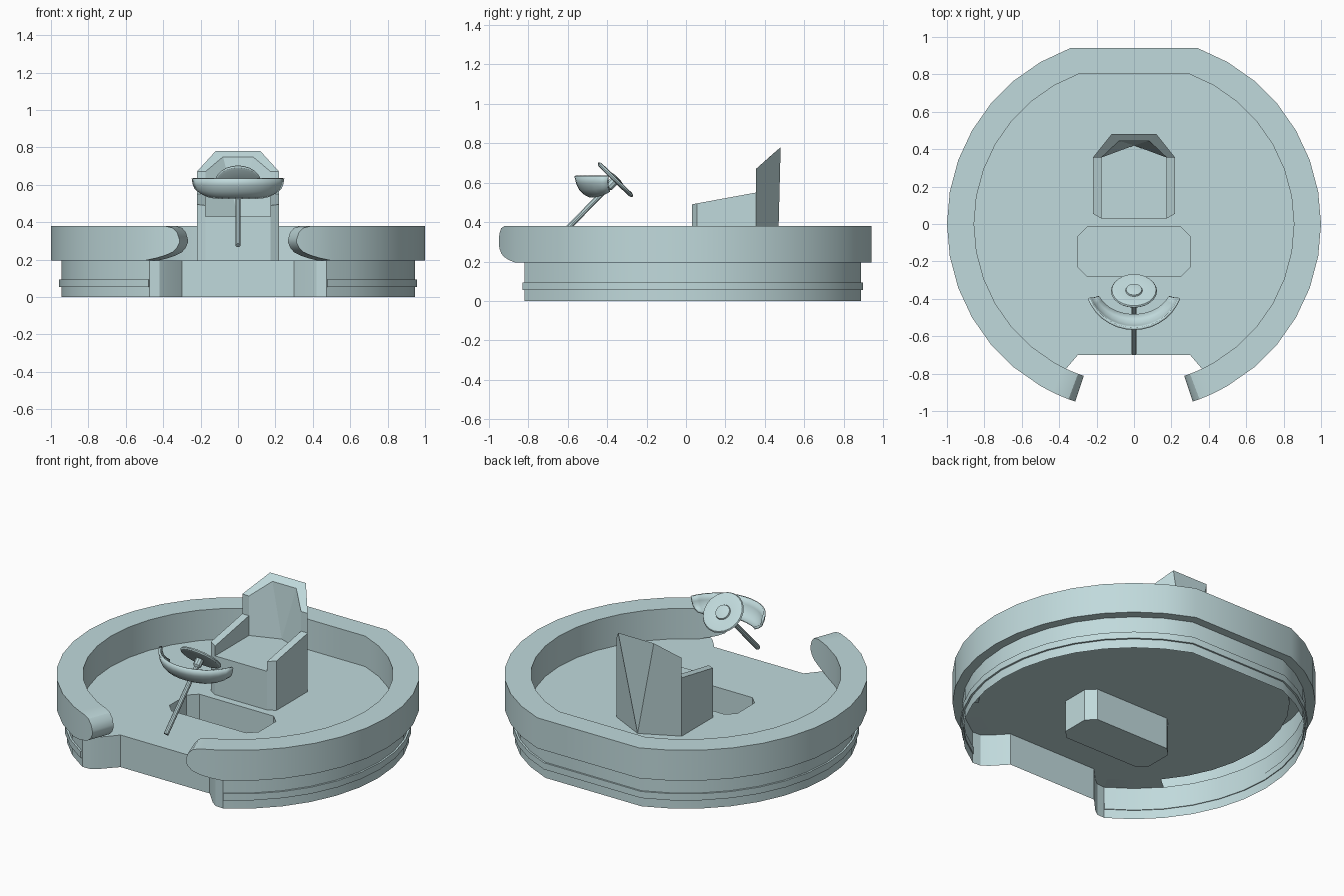
import bpy, bmesh, math
from mathutils import Vector

if "Cube" in bpy.data.objects:
    bpy.data.objects.remove(bpy.data.objects["Cube"])

mat = bpy.data.materials.new("pale_teal")
mat.diffuse_color = (0.53, 0.70, 0.715, 1)
mat.use_nodes = True
mat.node_tree.nodes["Principled BSDF"].inputs["Base Color"].default_value = mat.diffuse_color


def add(name, verts, faces, smooth=True, fix=True):
    me = bpy.data.meshes.new(name)
    me.from_pydata([tuple(v) for v in verts], [], faces)
    if fix:
        bm = bmesh.new()
        bm.from_mesh(me)
        bmesh.ops.recalc_face_normals(bm, faces=bm.faces)
        bm.to_mesh(me)
        bm.free()
    me.materials.append(mat)
    ob = bpy.data.objects.new(name, me)
    bpy.context.collection.objects.link(ob)
    if smooth:
        bpy.ops.object.select_all(action='DESELECT')
        ob.select_set(True)
        bpy.context.view_layer.objects.active = ob
        bpy.ops.object.shade_smooth_by_angle(angle=math.radians(30))
    return ob


def loft(rings, close_u=False, close_v=True, caps=False):
    """Join equal rings of points with quads."""
    n, m = len(rings[0]), len(rings)
    verts = [p for r in rings for p in r]
    faces = []
    for i in range(m if close_u else m - 1):
        j = (i + 1) % m
        for k in range(n if close_v else n - 1):
            l = (k + 1) % n
            faces.append((i * n + k, i * n + l, j * n + l, j * n + k))
    if caps:
        faces += [tuple(range(n))[::-1], tuple(range((m - 1) * n, m * n))]
    return verts, faces


def polar(r, deg, z=0.0):
    a = math.radians(deg)
    return (r * math.cos(a), r * math.sin(a), z)


def at_z(pts, z):
    return [(p[0], p[1], z) for p in pts]


FLOOR = 0.195
right = list(range(-60, 71, 10))              # flat back lies between 70 and 110 degrees
arc = right + [180 - a for a in reversed(right)]

# bumper ring with rounded ends, open underneath between the floor and the base wall
ends = [(-71.7, .29, .31), (-71, .265, .345), (-69.5, .24, .37),
        (-67, .222, .38), (-64, .208, .38)]
half = ends + [(a, FLOOR, .38) for a in right]
secs = half + [(180 - a, b, t) for a, b, t in reversed(half)]
rings = [[polar(.855, a, b), polar(.855, a, t), polar(1, a, t), polar(1, a, b),
          polar(.945, a, b)] for a, b, t in secs]
verts, faces = loft(rings, caps=True)
keep = []
for f in faces:
    ks, sec = {i % 5 for i in f}, min(i // 5 for i in f)
    if len(f) == 4 and ks == {0, 4} and 6 < sec < len(secs) - 8:
        continue
    keep.append(f)
add("bumper_ring", verts, keep)

# base wall with front notch and lugs
lug = [(.30, -.70), (.38, -.785), (.42, -.815)]
outline = lug + [polar(.945, a) for a in arc] + [(-x, y) for x, y in reversed(lug)]
verts, faces = loft([at_z(outline, 0), at_z(outline, FLOOR)])
add("base_wall", verts, faces, fix=False)

# thin band around the base
band = [[polar(r, a, z) for r, z in ((.94, .055), (.956, .055), (.956, .095), (.94, .095))]
        for a in arc]
verts, faces = loft(band, caps=True)
add("base_band", verts, faces)

# floor with footwell opening
well = [(.25, -.28), (.30, -.23), (.30, -.065), (.25, -.015)]
well = well + [(-x, y) for x, y in reversed(well)]
edge = [(.30, -.70), (.36, -.77)] + [polar(.857, a) for a in arc] + [(-.36, -.77), (-.30, -.70)]
bm = bmesh.new()
edges = []
for loop in (edge, well):
    vs = [bm.verts.new(p) for p in at_z(loop, FLOOR)]
    edges += [bm.edges.new((vs[i - 1], vs[i])) for i in range(len(vs))]
bmesh.ops.triangle_fill(bm, edges=edges, use_beauty=True, normal=(0, 0, 1))
for f in bm.faces:
    f.normal_update()
    if f.normal.z < 0:
        f.normal_flip()
me = bpy.data.meshes.new("floor")
bm.to_mesh(me)
bm.free()
me.materials.append(mat)
bpy.context.collection.objects.link(bpy.data.objects.new("floor", me))

# lug tops beside the notch
for s, nm in ((1, "right"), (-1, "left")):
    pts = [(.36, -.77), (.38, -.785), (.42, -.815), polar(.945, -60), polar(.857, -60)]
    pts = [(s * p[0], p[1], FLOOR) for p in pts]
    add("lug_top_" + nm, pts, [tuple(range(5))[::s]], smooth=False, fix=False)

# footwell walls and bottom
verts, faces = loft([at_z(well, FLOOR), at_z(well, .003)])
faces.append(tuple(range(8, 16)))
add("footwell", verts, faces, smooth=False, fix=False)

# seat: right half, mirrored
sv = [(0, .03, FLOOR), (.175, .03, FLOOR), (.22, .055, FLOOR), (.22, .355, FLOOR), (0, .465, FLOOR),
      (0, .03, .43), (.175, .03, .43), (.175, .03, .49), (.22, .055, .495), (.22, .355, .55),
      (.175, .355, .55), (.22, .355, .67), (.175, .355, .67), (.12, .48, .78), (0, .48, .78),
      (.08, .445, .75), (0, .445, .75), (.175, .355, .43), (0, .42, .43)]
sf = [(0, 1, 6, 5), (1, 2, 8, 7, 6), (2, 3, 9, 8), (3, 4, 13, 11, 9), (4, 14, 13),
      (7, 8, 9, 10), (6, 7, 10, 17), (9, 11, 12, 10), (5, 6, 17, 18),
      (17, 10, 12, 15, 18), (18, 15, 16), (11, 13, 15, 12), (13, 14, 16, 15)]
seat = add("seat", sv, sf, smooth=False)
seat.modifiers.new("mirror", 'MIRROR')


# steering parts: lathed around the tilted column axis
def lathe(name, profile, centre, n):
    axis = Vector((0, .70, .714)).normalized()
    u = Vector((1, 0, 0))
    v = axis.cross(u)
    rings = []
    for r, h in profile:
        rings.append([Vector(centre) + axis * h + (u * math.cos(t) + v * math.sin(t)) * r
                      for t in (2 * math.pi * k / n for k in range(n))])
    verts, faces = loft(rings, caps=True)
    return add(name, verts, faces)


hub = (0, -.358, .615)
lathe("steering_column", [(.014, -.475), (.014, -.06), (.024, -.05), (.024, 0)], hub, 10)
lathe("steering_wheel", [(.03, -.012), (.105, -.012), (.118, -.007), (.123, 0), (.118, .008),
                         (.105, .011), (.05, .004), (.045, .004), (.042, .012), (.02, .016)],
      hub, 24)

# curved dash shield, flaring outward at the top
rows = []
for k in range(-7, 8):
    a = math.radians(k * 10)
    s, c, e = math.sin(a), math.cos(a), (k / 7) ** 4
    top = Vector((.257 * s, -.31 - .25 * c, .635))
    bot = Vector((.20 * s, -.335 - .15 * c, .53 + .03 * e))
    row = []
    for j in range(5):
        t = j / 4
        p = top.lerp(bot, t)
        bow = .022 * math.sin(math.pi * t)
        row.append(p + Vector((s * bow * .6, -c * bow * .6, -bow * .7)))
    rows.append(row)
verts, faces = loft(rows, close_v=False)
dash = add("dash_shield", verts, faces)
mod = dash.modifiers.new("thickness", 'SOLIDIFY')
mod.thickness = .014
mod.offset = 0
